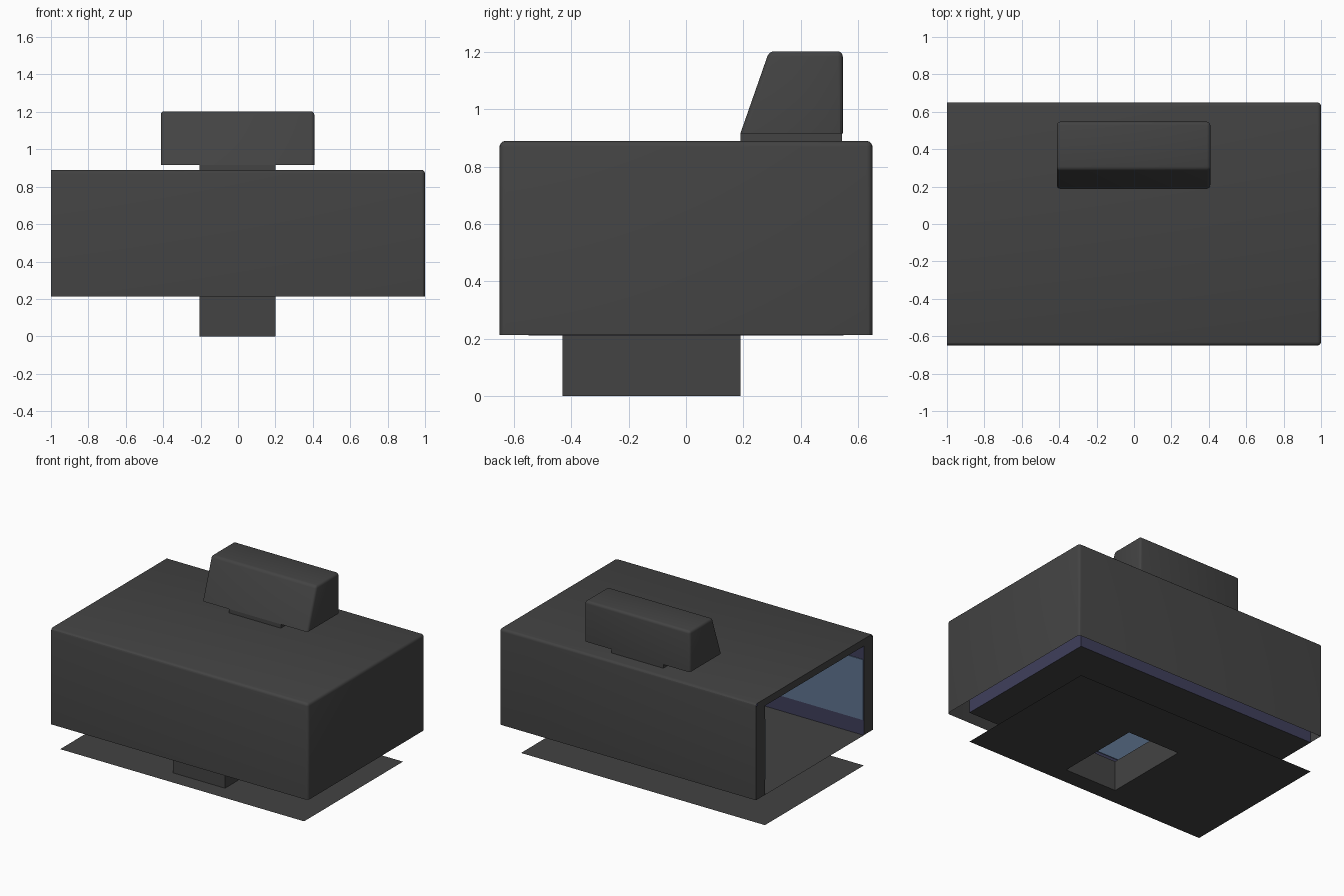
import bpy, bmesh

if "Cube" in bpy.data.objects:
    bpy.data.objects.remove(bpy.data.objects["Cube"])


def material(name, rgb):
    m = bpy.data.materials.new(name)
    m.diffuse_color = (*rgb, 1)
    m.use_nodes = True
    m.node_tree.nodes["Principled BSDF"].inputs["Base Color"].default_value = m.diffuse_color
    return m


charcoal = material("charcoal", (0.056, 0.056, 0.056))
violet = material("dark_violet", (0.05, 0.05, 0.105))
blue = material("slate_blue", (0.115, 0.178, 0.285))


def finish(bm, name, mat, smooth=False):
    me = bpy.data.meshes.new(name)
    bm.to_mesh(me)
    bm.free()
    me.materials.append(mat)
    ob = bpy.data.objects.new(name, me)
    bpy.context.collection.objects.link(ob)
    if smooth:
        bpy.context.view_layer.objects.active = ob
        ob.select_set(True)
        bpy.ops.object.shade_smooth_by_angle()
        ob.select_set(False)
    return ob


def box(x, y, z):
    """Box between the given ranges, as a bmesh."""
    bm = bmesh.new()
    bmesh.ops.create_cube(bm, size=1)
    for v in bm.verts:
        v.co = [r[0] if c < 0 else r[1] for c, r in zip(v.co, (x, y, z))]
    bm.normal_update()
    return bm


def drop(bm, *dirs):
    """Delete faces looking in the given (axis, sign) directions."""
    bm.normal_update()
    bad = [f for f in bm.faces if any(f.normal[a] * s > 0.9 for a, s in dirs)]
    bmesh.ops.delete(bm, geom=bad, context='FACES')


def bevel(bm, edges, width):
    bmesh.ops.bevel(bm, geom=edges, offset=width, segments=3, profile=0.5,
                    affect='EDGES', clamp_overlap=True)


def frame(name, outer, inner, place):
    """Flat rectangle with a rectangular hole."""
    bm = bmesh.new()
    rings = []
    for a0, a1, b0, b1 in (outer, inner):
        rings.append([bm.verts.new(place(a, b)) for a, b in
                      ((a0, b0), (a1, b0), (a1, b1), (a0, b1))])
    o, i = rings
    for k in range(4):
        n = (k + 1) % 4
        bm.faces.new((o[k], o[n], i[n], i[k]))
    return finish(bm, name, charcoal)


# Outer shell: open below and on the left side, rounded edges elsewhere
bm = box((-1, 1), (-0.65, 0.65), (0.213, 0.89))
drop(bm, (2, -1), (0, -1))
bevel(bm, [e for e in bm.edges if len(e.link_faces) == 2], 0.02)
finish(bm, "outer_shell", charcoal, True)

# Left rim joining the shell to the inner chamber
bm = bmesh.new()
for y0, y1, z0, z1 in ((-0.65, -0.55, 0.213, 0.875), (0.55, 0.65, 0.213, 0.875),
                       (-0.635, 0.635, 0.84, 0.89)):
    bm.faces.new([bm.verts.new((-1, y, z)) for y, z in
                  ((y0, z0), (y0, z1), (y1, z1), (y1, z0))])
finish(bm, "side_rim", charcoal)

# Inner chamber walls and ceiling
bm = box((-1, 0.9), (-0.55, 0.55), (0.212, 0.84))
drop(bm, (2, -1), (0, -1))
finish(bm, "inner_chamber", violet)

# Blue panels on the chamber walls
for name, s in (("front_panel", -1), ("back_panel", 1)):
    y = sorted((s * 0.55, s * 0.545))
    finish(box((-0.999, 0.8), y, (0.32, 0.745)), name, blue)
finish(box((0.895, 0.9), (-0.45, 0.45), (0.32, 0.745)), "end_panel", blue)

# Chamber floor and base sheet, both pierced by the hollow neck
for name, z in (("chamber_floor", 0.212), ("base_sheet", 0.0)):
    frame(name, (-1, 0.9, -0.55, 0.55), (-0.205, 0.2, -0.43, 0.19),
          lambda a, b, z=z: (a, b, z))
bm = box((-0.205, 0.2), (-0.43, 0.19), (0, 0.212))
drop(bm, (2, -1), (2, 1))
finish(bm, "lower_neck", charcoal)

# Top block with sloped front on a short neck
finish(box((-0.205, 0.2), (0.19, 0.545), (0.88, 0.917)), "upper_neck", charcoal)
bm = box((-0.413, 0.408), (0.19, 0.547), (0.917, 1.203))
for v in bm.verts:
    if v.co.z > 1 and v.co.y < 0.3:
        v.co.y = 0.29
bevel(bm, [e for e in bm.edges if max(v.co.z for v in e.verts) > 1], 0.018)
finish(bm, "top_block", charcoal, True)
